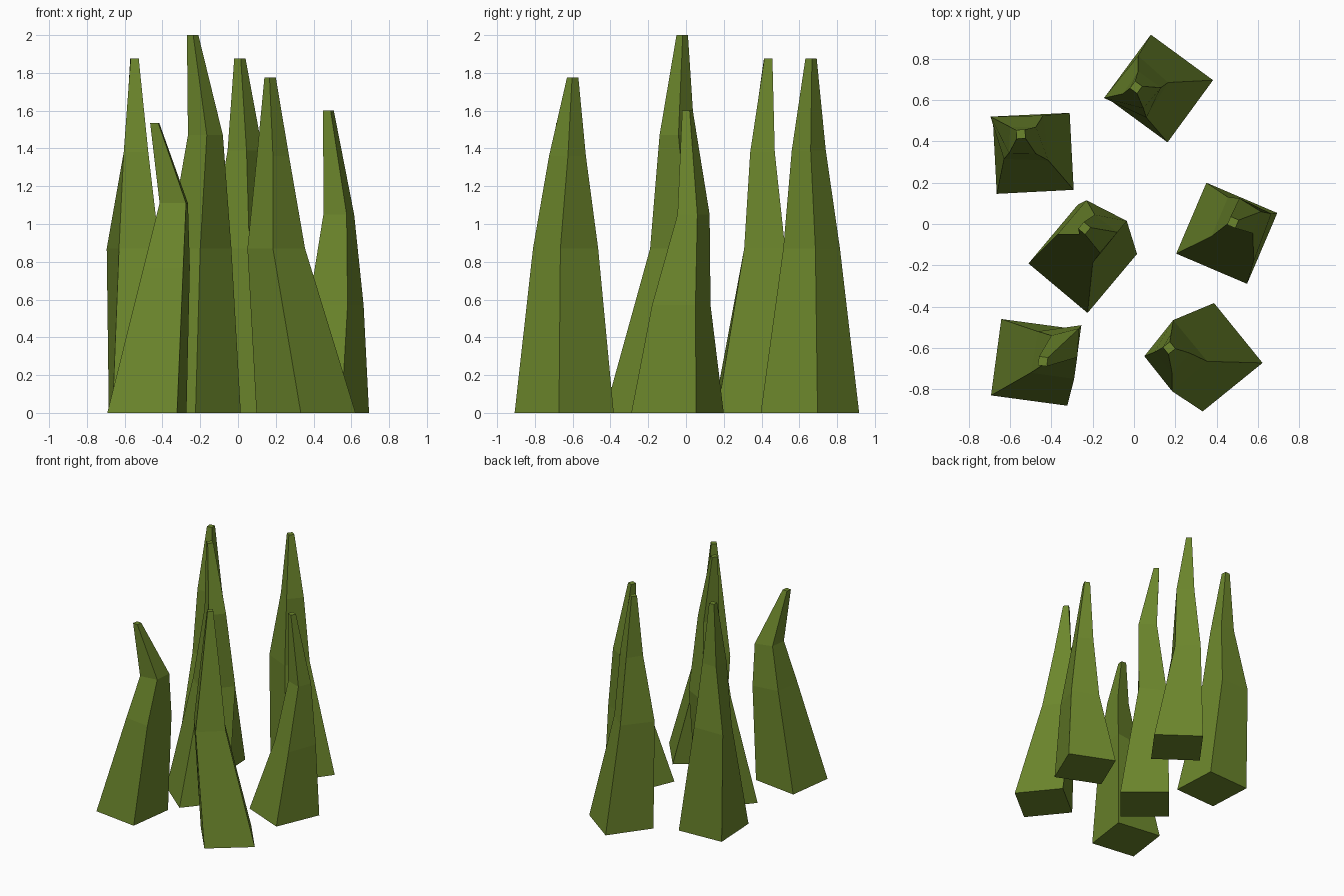
import bpy, bmesh
from math import cos, sin, radians

BASE_SIDE, TIP_SIDE = 0.373, 0.043

grass = bpy.data.materials.new("grass_green")
grass.diffuse_color = (0.15, 0.24, 0.025, 1)


def square(centre, side, angle):
    """Corners of a rotated square, counter-clockwise."""
    c, s, h = cos(radians(angle)), sin(radians(angle)), side / 2
    return [(centre[0] + h * (u * c - v * s), centre[1] + h * (u * s + v * c))
            for u, v in ((-1, -1), (1, -1), (1, 1), (-1, 1))]


def blade(name, angle, heights, base, low, high, tip):
    """Loft a four-sided blade: square base, two irregular rings, small square tip."""
    rings = [square(base, BASE_SIDE, angle), low, high, square(tip, TIP_SIDE, angle)]
    bm = bmesh.new()
    loops = [[bm.verts.new((x, y, z)) for x, y in ring]
             for ring, z in zip(rings, (0, *heights))]
    bm.faces.new(loops[0][::-1])
    bm.faces.new(loops[-1])
    for a, b in zip(loops, loops[1:]):
        for i in range(4):
            j = (i + 1) % 4
            bm.faces.new((a[i], a[j], b[j], b[i]))
    mesh = bpy.data.meshes.new(name)
    bm.to_mesh(mesh)
    bm.free()
    mesh.materials.append(grass)
    bpy.context.collection.objects.link(bpy.data.objects.new(name, mesh))


# Back row
blade("grass_blade_back", -36.2, (0.87, 1.39, 1.875), (0.122, 0.656),
      [(-0.145, 0.61), (0.06, 0.515), (0.165, 0.685), (0.02, 0.815)],
      [(-0.055, 0.63), (0.045, 0.56), (0.13, 0.66), (0.02, 0.74)], (0.01, 0.662))
blade("grass_blade_back_left", 3, (0.87, 1.38, 1.875), (-0.488, 0.342),
      [(-0.63, 0.315), (-0.415, 0.308), (-0.44, 0.525), (-0.695, 0.52)],
      [(-0.605, 0.343), (-0.475, 0.34), (-0.475, 0.47), (-0.6, 0.47)], (-0.548, 0.435))

# Middle row
blade("grass_blade_centre", -40, (0.87, 1.47, 2.0), (-0.248, -0.168),
      [(-0.37, -0.05), (-0.2, -0.19), (-0.035, 0.015), (-0.23, 0.115)],
      [(-0.265, -0.05), (-0.165, -0.14), (-0.08, -0.04), (-0.19, 0.045)], (-0.24, -0.02))
blade("grass_blade_right", -23.1, (0.57, 1.05, 1.6), (0.449, -0.045),
      [(0.375, -0.06), (0.58, -0.18), (0.665, 0.05), (0.455, 0.13)],
      [(0.452, 0.0), (0.575, -0.045), (0.615, 0.06), (0.51, 0.125)], (0.479, 0.008))

# Front row
blade("grass_blade_front_left", -7.7, (0.77, 1.11, 1.535), (-0.4825, -0.67),
      [(-0.5, -0.72), (-0.29, -0.75), (-0.255, -0.49), (-0.465, -0.52)],
      [(-0.415, -0.665), (-0.275, -0.645), (-0.265, -0.505), (-0.4, -0.54)], (-0.441, -0.665))
blade("grass_blade_front_right", -51, (0.87, 1.36, 1.775), (0.36, -0.645),
      [(0.05, -0.64), (0.185, -0.81), (0.355, -0.665), (0.19, -0.465)],
      [(0.1, -0.62), (0.185, -0.725), (0.27, -0.625), (0.18, -0.53)], (0.17, -0.6))
